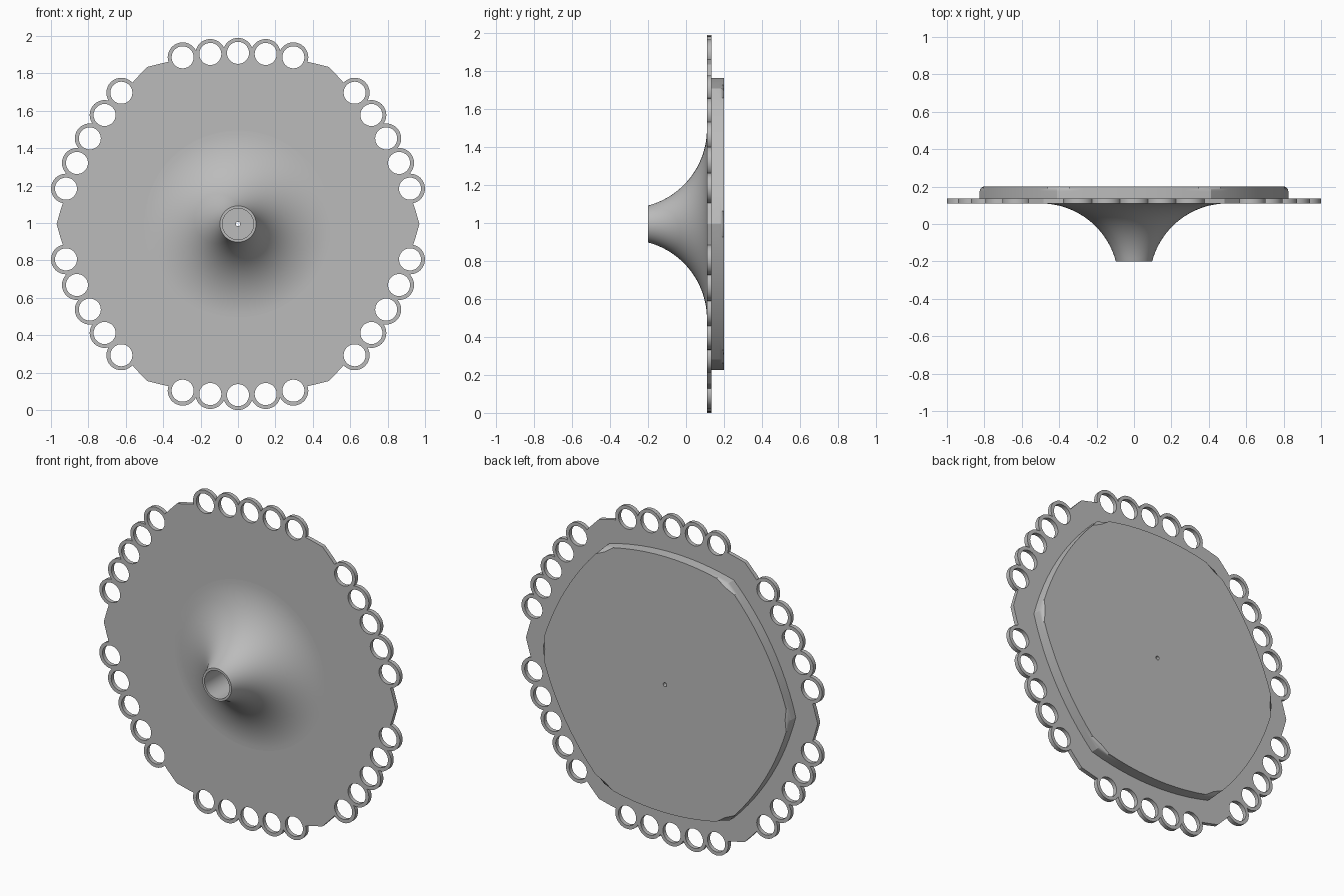
import bpy, bmesh, math
from mathutils import Matrix, Vector

if "Cube" in bpy.data.objects:
    bpy.data.objects.remove(bpy.data.objects["Cube"])

CENTRE_Z = 0.995
FRONT, BACK, PAD_BACK, TIP = 0.11, 0.135, 0.2, -0.2
RIM, BORE, FLARE = 0.097, 0.083, 0.5

grey = bpy.data.materials.new("plain grey")
grey.use_nodes = True
colour = (0.5, 0.5, 0.5, 1)
grey.diffuse_color = colour
grey.node_tree.nodes["Principled BSDF"].inputs["Base Color"].default_value = colour


def make_object(name, bm):
    bmesh.ops.recalc_face_normals(bm, faces=bm.faces)
    mesh = bpy.data.meshes.new(name)
    bm.to_mesh(mesh)
    bm.free()
    mesh.materials.append(grey)
    obj = bpy.data.objects.new(name, mesh)
    bpy.context.collection.objects.link(obj)
    return obj


def add_prism(bm, outline, y0, y1):
    """Extrude a closed (x, z) outline from y0 to y1; returns the back face."""
    front = [bm.verts.new((x, y0, z + CENTRE_Z)) for x, z in outline]
    back = [bm.verts.new((x, y1, z + CENTRE_Z)) for x, z in outline]
    bm.faces.new(front)
    cap = bm.faces.new(back)
    for i in range(len(front)):
        j = (i + 1) % len(front)
        bm.faces.new((front[i], front[j], back[j], back[i]))
    return cap


def circle(cx, cz, r, n):
    return [(cx + r * math.cos(math.tau * i / n), cz + r * math.sin(math.tau * i / n))
            for i in range(n)]


def side_height(s, corner, mid):
    """Height of a bowed hexagon side at distance s from its middle."""
    half, sag = corner / 2, mid - corner * math.sqrt(0.75)
    radius = (half * half + sag * sag) / (2 * sag)
    return mid - radius + math.sqrt(radius * radius - s * s)


def turn(s, h, k):
    v = Matrix.Rotation(-k * math.pi / 3, 2) @ Vector((s, h))
    return v.x, v.y


def bowed_hexagon(corner, mid, steps=12):
    return [turn(s, side_height(s, corner, mid), k)
            for k in range(6)
            for s in (corner * (i / steps - 0.5) for i in range(steps))]


def boolean(target, tool, operation):
    mod = target.modifiers.new("boolean", "BOOLEAN")
    mod.operation, mod.solver, mod.object = operation, "EXACT", tool
    bpy.context.view_layer.objects.active = target
    bpy.ops.object.modifier_apply(modifier=mod.name)
    bpy.data.objects.remove(tool)


def smooth(obj, degrees):
    bpy.ops.object.select_all(action="DESELECT")
    obj.select_set(True)
    bpy.context.view_layer.objects.active = obj
    bpy.ops.object.shade_smooth_by_angle(angle=math.radians(degrees))


# Perforated plate: bowed hexagon with five eyelets on each side
bm = bmesh.new()
add_prism(bm, bowed_hexagon(0.97, 0.905), FRONT, BACK)
plate = make_object("eyelet_plate", bm)


def eyelet_discs(name, indices, radius, y0, y1):
    bm = bmesh.new()
    for k in range(6):
        for i in indices:
            s = i * 0.148
            x, z = turn(s, side_height(s, 0.97, 0.905) + 0.01, k)
            add_prism(bm, circle(x, z, radius, 32), y0, y1)
    return bm


for group in ((-2, 0, 2), (-1, 1)):
    boolean(plate, make_object("discs", eyelet_discs("discs", group, 0.08, FRONT, BACK)), "UNION")
holes = eyelet_discs("holes", range(-2, 3), 0.059, 0, 0.3)
add_prism(holes, circle(0, 0, BORE, 64), 0, 0.3)
boolean(plate, make_object("holes", holes), "DIFFERENCE")
smooth(plate, 25)

# Back pad with a rounded rear edge and a central pinhole
bm = bmesh.new()
cap = add_prism(bm, bowed_hexagon(0.825, 0.77), BACK, PAD_BACK)
bmesh.ops.bevel(bm, geom=list(cap.edges), offset=0.025, segments=5,
                profile=0.5, affect="EDGES")
pad = make_object("back_pad", bm)
bm = bmesh.new()
add_prism(bm, circle(0, 0, 0.012, 12), 0, 0.3)
boolean(pad, make_object("pinhole", bm), "DIFFERENCE")
smooth(pad, 25)

# Flared horn: circular arc tangent to the plate, with a straight bore
depth, reach = FRONT - TIP, FLARE - RIM
arc_r = (depth ** 2 + reach ** 2) / (2 * depth)
sweep = math.asin(reach / arc_r)
if depth < arc_r:
    start = sweep
else:
    start = math.pi - sweep
profile = []
for i in range(25):
    a = start * i / 24
    profile.append((FLARE - arc_r * math.sin(a), FRONT - arc_r + arc_r * math.cos(a)))
profile += [(BORE, TIP), (BORE, BACK)]
bm = bmesh.new()
verts = [bm.verts.new((r, y, CENTRE_Z)) for r, y in profile]
edges = [bm.edges.new(pair) for pair in zip(verts, verts[1:])]
bmesh.ops.spin(bm, geom=verts + edges, cent=(0, 0, CENTRE_Z), axis=(0, 1, 0),
               angle=math.tau, steps=64, use_merge=True)
bmesh.ops.remove_doubles(bm, verts=bm.verts, dist=0.0001)
horn = make_object("flared_horn", bm)
# Open shell: make sure the flare faces forward
if sum(p.normal.y * p.area for p in horn.data.polygons) > 0:
    horn.data.flip_normals()
smooth(horn, 30)
